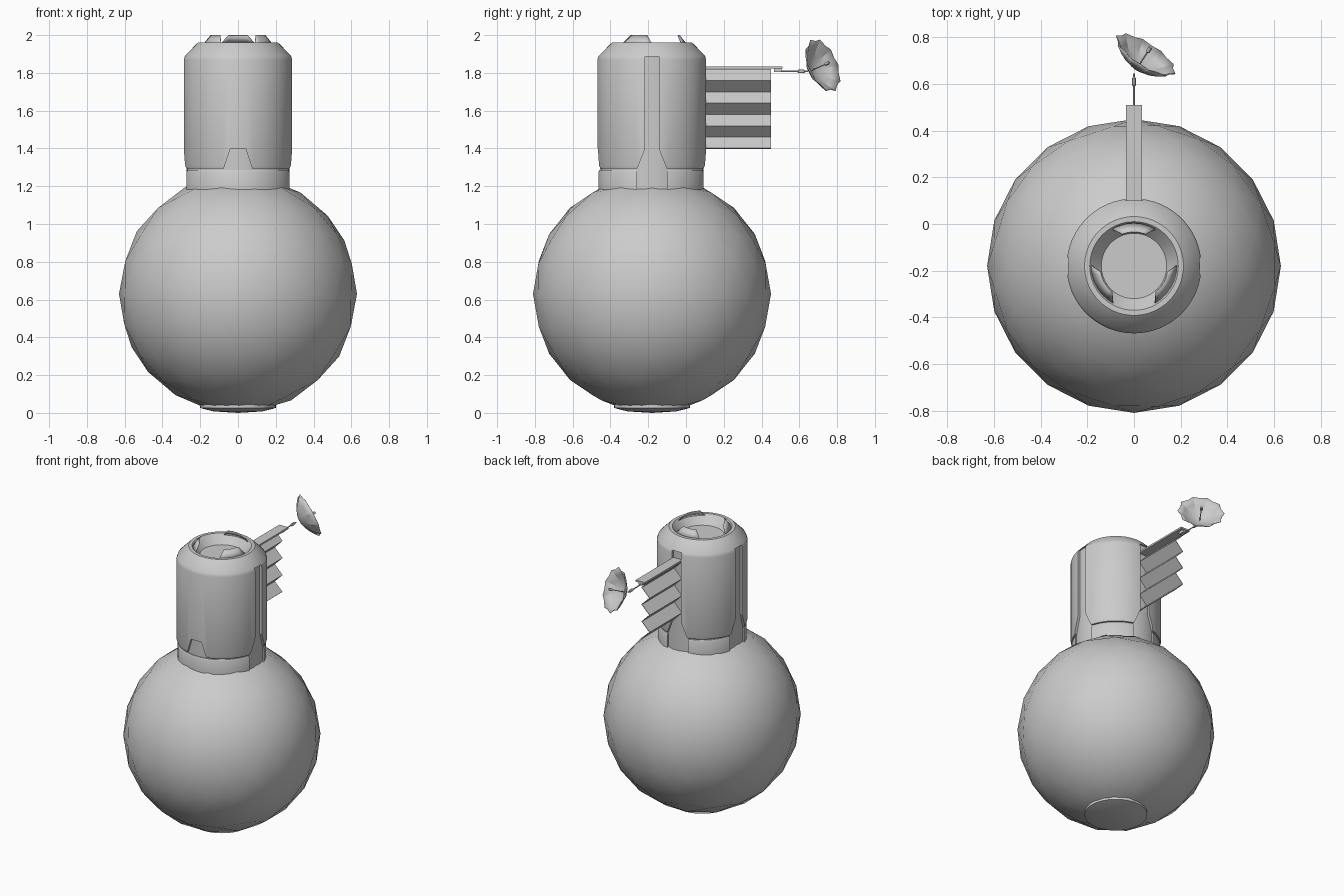
import bpy, bmesh, math
from mathutils import Vector, Matrix

if "Cube" in bpy.data.objects:
    bpy.data.objects.remove(bpy.data.objects["Cube"])

CY = -0.18  # y of the main vertical axis


def finish(name, bm, angle=30, smooth=True):
    bmesh.ops.recalc_face_normals(bm, faces=bm.faces)
    me = bpy.data.meshes.new(name)
    bm.to_mesh(me)
    bm.free()
    ob = bpy.data.objects.new(name, me)
    bpy.context.collection.objects.link(ob)
    if smooth:
        smooth_angle(ob, angle)
    return ob


def select(ob):
    bpy.ops.object.select_all(action='DESELECT')
    ob.select_set(True)
    bpy.context.view_layer.objects.active = ob


def smooth_angle(ob, angle=30):
    select(ob)
    bpy.ops.object.shade_smooth_by_angle(angle=math.radians(angle))


def lathe(name, profile, matrix, n=64, angle=30):
    """Revolve (radius, height) points about local z."""
    bm = bmesh.new()
    vs = [bm.verts.new((r, 0, z)) for r, z in profile]
    es = [bm.edges.new(p) for p in zip(vs, vs[1:])]
    bmesh.ops.spin(bm, geom=vs + es, cent=(0, 0, 0), axis=(0, 0, 1),
                   angle=math.tau, steps=n, use_duplicate=False)
    bmesh.ops.remove_doubles(bm, verts=bm.verts, dist=1e-5)
    bm.transform(matrix)
    return finish(name, bm, angle)


def prism_cutter(name, outline, turn):
    """Radial prism from an (across, z) outline, facing -y then turned about the axis."""
    bm = bmesh.new()
    face = bm.faces.new([bm.verts.new((u, -0.24, z)) for u, z in outline])
    out = bmesh.ops.extrude_face_region(bm, geom=[face])['geom']
    bmesh.ops.translate(bm, vec=(0, -0.12, 0),
                        verts=[v for v in out if isinstance(v, bmesh.types.BMVert)])
    bm.transform(Matrix.Translation((0, CY, 0)) @ Matrix.Rotation(turn, 4, 'Z'))
    ob = finish(name, bm, smooth=False)
    ob.hide_render = True
    return ob


def cut(ob, cutters):
    select(ob)
    for c in cutters:
        m = ob.modifiers.new("cut", 'BOOLEAN')
        m.operation, m.solver, m.object = 'DIFFERENCE', 'EXACT', c
        bpy.ops.object.modifier_apply(modifier=m.name)
    smooth_angle(ob)


def along(p, d):
    return Matrix.Translation(p) @ Vector(d).to_track_quat('Z', 'Y').to_matrix().to_4x4()


axis = Matrix.Translation((0, CY, 0))

# dimpled sphere: every geodesic triangle sinks toward its centre
bm = bmesh.new()
bmesh.ops.create_icosphere(bm, subdivisions=3, radius=0.63)
bmesh.ops.poke(bm, faces=bm.faces[:], offset=-0.005)
bm.transform(Matrix.Translation((0, CY, 0.63)))
finish("dimpled_sphere", bm, 30)

# shallow base cap
lathe("base_cap", [(0, 0.05), (0.2, 0.045), (0.2, 0.026), (0.13, 0.008), (0, 0)], axis)

# tower: inner core, outer shell with bowl in the top, and collar band
lathe("tower_core", [(0, 1.17), (0.272, 1.17), (0.272, 1.889), (0, 1.889)], axis)
shell = lathe("tower_shell", [(0, 1.293), (0.284, 1.293), (0.289, 1.31), (0.289, 1.87),
                              (0.282, 1.89), (0.218, 1.955), (0.212, 1.96), (0.19, 1.96),
                              (0.14, 1.9), (0, 1.9)], axis)
band = lathe("collar_band", [(0, 1.17), (0.283, 1.17), (0.283, 1.275), (0.278, 1.285),
                             (0, 1.285)], axis)

# flared slots on both sides and the back, arch notch on the front
slot = [(0.036, 1.888), (0.036, 1.4), (0.08, 1.29), (0.08, 1.1)]
slot += [(-u, z) for u, z in reversed(slot)]
slots = [prism_cutter("slot_cutter", slot, math.radians(a)) for a in (90, 180, 270)]
arch = prism_cutter("arch_cutter", [(0.08, 1.28), (0.04, 1.4), (-0.04, 1.4), (-0.08, 1.28)], 0)
cut(shell, slots + [arch])
cut(band, slots)
for c in slots + [arch]:
    bpy.data.objects.remove(c)

# three inward leaning claws round the opening
for i, mid in enumerate((90, 210, 330)):
    bm = bmesh.new()
    rows = []
    for r, z, half in ((0.186, 1.95, 31), (0.147, 2.0, 20)):
        rows.append([bm.verts.new((r * math.cos(a), CY + r * math.sin(a), z))
                     for a in (math.radians(mid + half * t / 3) for t in range(-3, 4))])
    for k in range(6):
        bm.faces.new((rows[0][k], rows[0][k + 1], rows[1][k + 1], rows[1][k]))
    ob = finish(f"claw_{i + 1}", bm)
    ob.modifiers.new("thickness", 'SOLIDIFY').thickness = 0.004

# pleated sail
bm = bmesh.new()
rows = []
for i in range(8):
    x, z = (0.03 if i % 2 else -0.03), 1.82 - 0.06 * i
    rows.append((bm.verts.new((x, 0.085, z)), bm.verts.new((x, 0.45, z))))
for a, b in zip(rows, rows[1:]):
    bm.faces.new((a[0], a[1], b[1], b[0]))
sail = finish("pleated_sail", bm, smooth=False)
m = sail.modifiers.new("thickness", 'SOLIDIFY')
m.thickness, m.offset = 0.005, 0


def box(name, size, loc):
    bm = bmesh.new()
    bmesh.ops.create_cube(bm, size=1)
    bm.transform(Matrix.Translation(loc) @ Matrix.Diagonal((*size, 1)))
    return finish(name, bm, smooth=False)


# boom over the sail, and its end bracket
box("sail_boom", (0.07, 0.42, 0.012), (0, 0.3, 1.828))
box("boom_bracket", (0.03, 0.04, 0.02), (0, 0.485, 1.814))

# rod with a thicker joint, reaching the dish
lathe("dish_rod", [(0, 0), (0.004, 0), (0.004, 0.11), (0.009, 0.115), (0.009, 0.145),
                   (0.004, 0.15), (0.004, 0.165), (0, 0.165)],
      along((0, 0.48, 1.808), (0, 1, 0)), 12)

# umbrella shaped dish with scalloped rim
direction = Vector((0.51, 0.79, 0.34)).normalized()
apex = Vector((0.05, 0.725, 1.84)) - direction * 0.075
frame = along(apex, direction)
RIBS, DEPTH = 10, 0.075
bm = bmesh.new()
centre = bm.verts.new((0, 0, 0))
rings = []
for t in (0.25, 0.5, 0.75, 1.0):
    ring = []
    for k in range(RIBS * 2):
        r = 0.152 * t * (1 if k % 2 == 0 else 1 - 0.1 * t)
        a = math.pi * k / RIBS
        ring.append(bm.verts.new((r * math.cos(a), r * math.sin(a), DEPTH * t ** 1.8)))
    rings.append(ring)
for k in range(RIBS * 2):
    j = (k + 1) % (RIBS * 2)
    bm.faces.new((centre, rings[0][k], rings[0][j]))
    for a, b in zip(rings, rings[1:]):
        bm.faces.new((a[k], b[k], b[j], a[j]))
bm.transform(frame)
dish = finish("umbrella_dish", bm, 22)
dish.modifiers.new("thickness", 'SOLIDIFY').thickness = 0.003

# feed post in the dish
lathe("dish_feed", [(0, 0), (0.003, 0), (0.003, 0.09), (0.009, 0.092), (0.009, 0.115),
                    (0, 0.118)], frame, 12)
